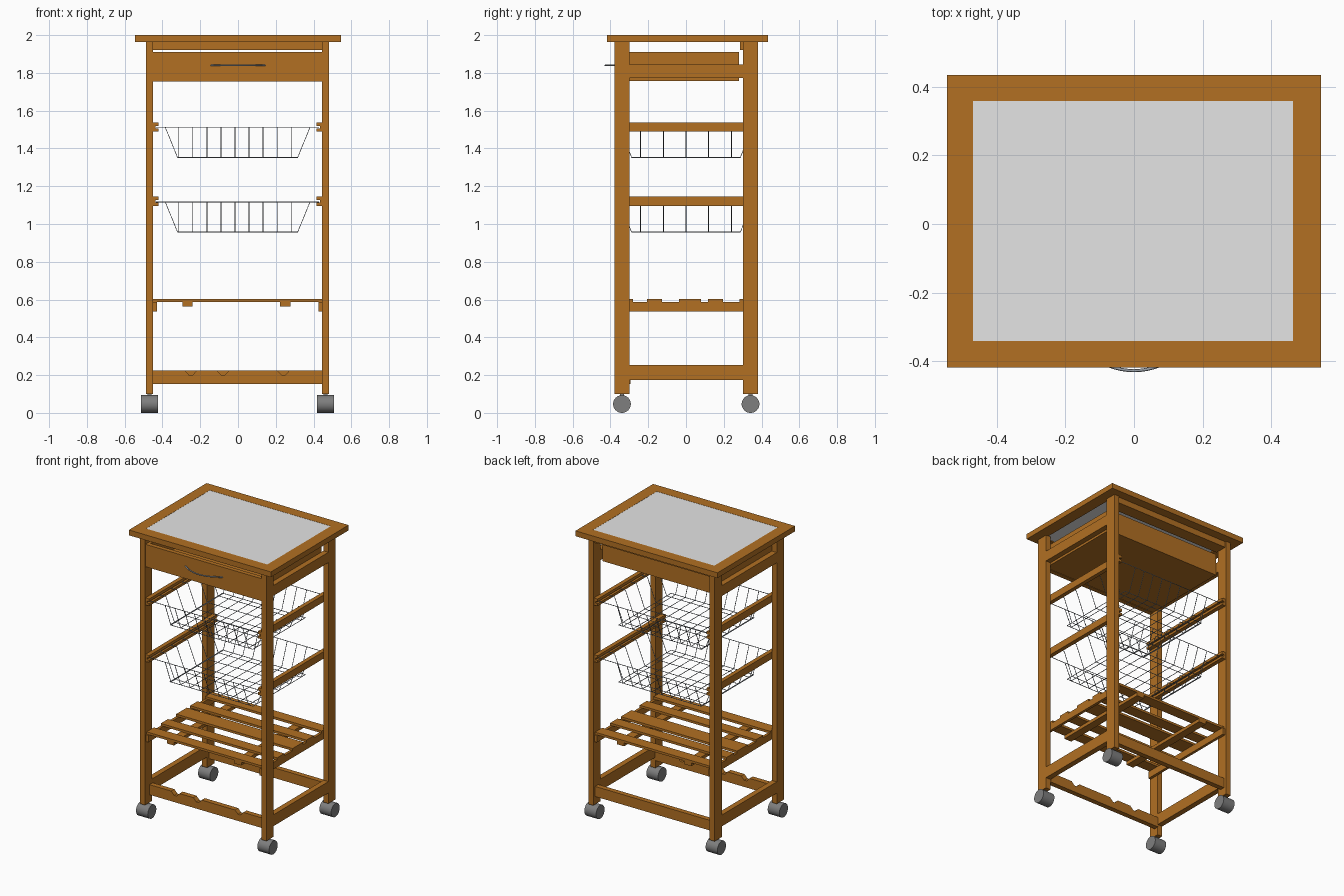
import bpy, bmesh, math
from mathutils import Matrix

if "Cube" in bpy.data.objects:
    bpy.data.objects.remove(bpy.data.objects["Cube"], do_unlink=True)

CX = -0.002  # centre line of the stand under the top


def material(name, rgb):
    m = bpy.data.materials.new(name)
    m.use_nodes = True
    m.diffuse_color = (*rgb, 1)
    m.node_tree.nodes["Principled BSDF"].inputs["Base Color"].default_value = (*rgb, 1)
    return m


WOOD = material("warm wood", (0.445, 0.162, 0.0165))
STONE = material("pale grey panel", (0.78, 0.78, 0.78))
RUBBER = material("wheel grey", (0.21, 0.21, 0.21))
METAL = material("metal grey", (0.33, 0.36, 0.4))


def finish(name, bm, mat):
    mesh = bpy.data.meshes.new(name)
    bmesh.ops.recalc_face_normals(bm, faces=bm.faces)
    bm.to_mesh(mesh)
    bm.free()
    mesh.materials.append(mat)
    ob = bpy.data.objects.new(name, mesh)
    bpy.context.collection.objects.link(ob)
    return ob


def boxes(name, spans, mat=WOOD):
    """One object from boxes given as (x range, y range, z range)."""
    bm = bmesh.new()
    for span in spans:
        size = [b - a for a, b in span]
        mid = [(a + b) / 2 for a, b in span]
        bmesh.ops.create_cube(bm, size=1, matrix=Matrix.Translation(mid) @ Matrix.Diagonal((*size, 1)))
    return finish(name, bm, mat)


def sided(s, inner, outer):
    """X range on side s of the stand."""
    return tuple(sorted((CX + s * inner, CX + s * outer)))


def wires(name, paths, radius):
    """Bent wires as one mesh; each path is (points, closed)."""
    cu = bpy.data.curves.new(name, "CURVE")
    cu.dimensions = "3D"
    cu.bevel_depth = radius
    cu.bevel_resolution = 1
    cu.use_fill_caps = True
    for pts, closed in paths:
        sp = cu.splines.new("POLY")
        sp.points.add(len(pts) - 1)
        for p, co in zip(sp.points, pts):
            p.co = (*co, 1)
        sp.use_cyclic_u = closed
    temp = bpy.data.objects.new(name + " path", cu)
    bpy.context.collection.objects.link(temp)
    deps = bpy.context.evaluated_depsgraph_get()
    mesh = bpy.data.meshes.new_from_object(temp.evaluated_get(deps))
    bpy.data.objects.remove(temp, do_unlink=True)
    mesh.materials.clear()
    mesh.materials.append(METAL)
    for p in mesh.polygons:
        p.use_smooth = True
    ob = bpy.data.objects.new(name, mesh)
    bpy.context.collection.objects.link(ob)


# Table top: frame with an inlaid panel
X0, X1, Y0, Y1 = -0.468, 0.463, -0.34, 0.358
top = (1.963, 2.0)
boxes("top_frame", [
    ((-0.545, 0.545), (-0.418, Y0), top), ((-0.545, 0.545), (Y1, 0.434), top),
    ((-0.545, X0), (Y0, Y1), top), ((X1, 0.545), (Y0, Y1), top)])
boxes("top_panel", [((X0, X1), (Y0, Y1), (1.97, 1.999))], STONE)

inside = (CX - 0.447, CX + 0.447)
between = (-0.3, 0.302)
SIDES = (("left", 1), ("right", -1))

for side, s in SIDES:
    leg_x = sided(s, 0.447, 0.485)
    for end, y in (("front", (-0.378, -0.3)), ("back", (0.302, 0.381))):
        boxes(f"{end}_{side}_leg", [(leg_x, y, (0.1, 1.965))])
        # Caster: stem and wide wheel
        yc = sum(y) / 2
        xc = sum(leg_x) / 2
        bm = bmesh.new()
        bmesh.ops.create_cone(bm, cap_ends=True, segments=32, radius1=0.047, radius2=0.047, depth=0.09,
                              matrix=Matrix.Translation((xc, yc, 0.047)) @ Matrix.Rotation(math.pi / 2, 4, "Y"))
        wheel = finish(f"{end}_{side}_wheel", bm, RUBBER)
        for p in wheel.data.polygons:
            p.use_smooth = len(p.vertices) == 4
        for e in wheel.data.edges:
            a, b = (wheel.data.vertices[i].co.x for i in e.vertices)
            e.use_edge_sharp = abs(a - b) < 0.01
        boxes(f"{end}_{side}_stem", [((xc - 0.011, xc + 0.011), (yc - 0.011, yc + 0.011), (0.085, 0.103))], RUBBER)

    # Rails joining the legs
    boxes(f"{side}_drawer_rail", [(leg_x, between, (1.773, 1.845))])
    boxes(f"{side}_bottom_rail", [(leg_x, between, (0.174, 0.253))])
    boxes(f"{side}_shelf_rail", [(sided(s, 0.428, 0.447), (-0.37, 0.37), (0.538, 0.586))])
    # Grooved runners that hold the baskets
    for level, z in (("upper", 1.489), ("lower", 1.096)):
        run = (-0.375, 0.375)
        boxes(f"{level}_{side}_runner", [
            (sided(s, 0.418, 0.436), run, (z, z + 0.017)),
            (sided(s, 0.418, 0.436), run, (z + 0.03, z + 0.049)),
            (sided(s, 0.436, 0.447), run, (z, z + 0.049))])

boxes("back_top_rail", [(inside, (0.285, 0.372), (1.922, 1.963))])
boxes("back_bottom_rail", [(inside, (0.325, 0.36), (0.154, 0.224))])

# Drawer: front, open tray and bowed handle
tray = (CX - 0.446, CX + 0.446)
boxes("drawer_front", [(inside, (-0.376, -0.345), (1.755, 1.91))])
boxes("drawer_tray", [
    (tray, (0.262, 0.28), (1.758, 1.91)),
    (tray, (-0.345, 0.262), (1.758, 1.772)),
    *[(sided(s, 0.428, 0.446), (-0.345, 0.262), (1.772, 1.91)) for _, s in SIDES]])
bow = [(0.0181 * i, -0.372 - 0.055 * (1 - (i / 8) ** 2), 1.84) for i in range(-8, 9)]
wires("drawer_handle", [(bow, False)], 0.0045)


# Wire baskets: rim, base loop and U-shaped wires both ways
def basket(name, z):
    zb = z - 0.16

    def loop(x, y, h):
        return [(CX - x, -y, h), (CX + x, -y, h), (CX + x, y, h), (CX - x, y, h)], True

    paths = [loop(0.43, 0.35, z), loop(0.318, 0.288, zb)]
    for i in range(9):
        x = -0.314 + 0.0745 * i
        paths.append(([(x, -0.35, z), (x, -0.288, zb), (x, 0.288, zb), (x, 0.35, z)], False))
    for i in range(5):
        y = 0.12 * (i - 2)
        half = [(0.43, z), (0.383, z), (0.318, zb)]
        paths.append(([(CX - x, y, h) for x, h in half] + [(CX + x, y, h) for x, h in reversed(half)], False))
    wires(name, paths, 0.0023)


basket("upper_basket", 1.512)
basket("lower_basket", 1.117)

# Slatted shelf with battens underneath
slats = [(-0.36, -0.28), (-0.206, -0.127), (-0.037, 0.08), (0.116, 0.196), (0.283, 0.362)]
boxes("shelf_slats", [(inside, y, (0.586, 0.602)) for y in slats])
boxes("shelf_battens", [(x, (-0.36, 0.362), (0.563, 0.586)) for x in ((-0.295, -0.24), (0.222, 0.278))])

# Front bottom rail with bottle notches along its top edge
outline = [(inside[0], 0.154), (inside[0], 0.224)]
for x in (-0.25, -0.08, 0.24):
    outline += [(x - 0.032, 0.224), (x - 0.009, 0.2), (x + 0.009, 0.2), (x + 0.032, 0.224)]
outline += [(inside[1], 0.224), (inside[1], 0.154)]
bm = bmesh.new()
face = bm.faces.new([bm.verts.new((x, -0.33, z)) for x, z in outline])
ext = bmesh.ops.extrude_face_region(bm, geom=[face], use_keep_orig=True)
bmesh.ops.translate(bm, vec=(0, 0.035, 0), verts=[v for v in ext["geom"] if isinstance(v, bmesh.types.BMVert)])
finish("front_bottom_rail", bm, WOOD)
